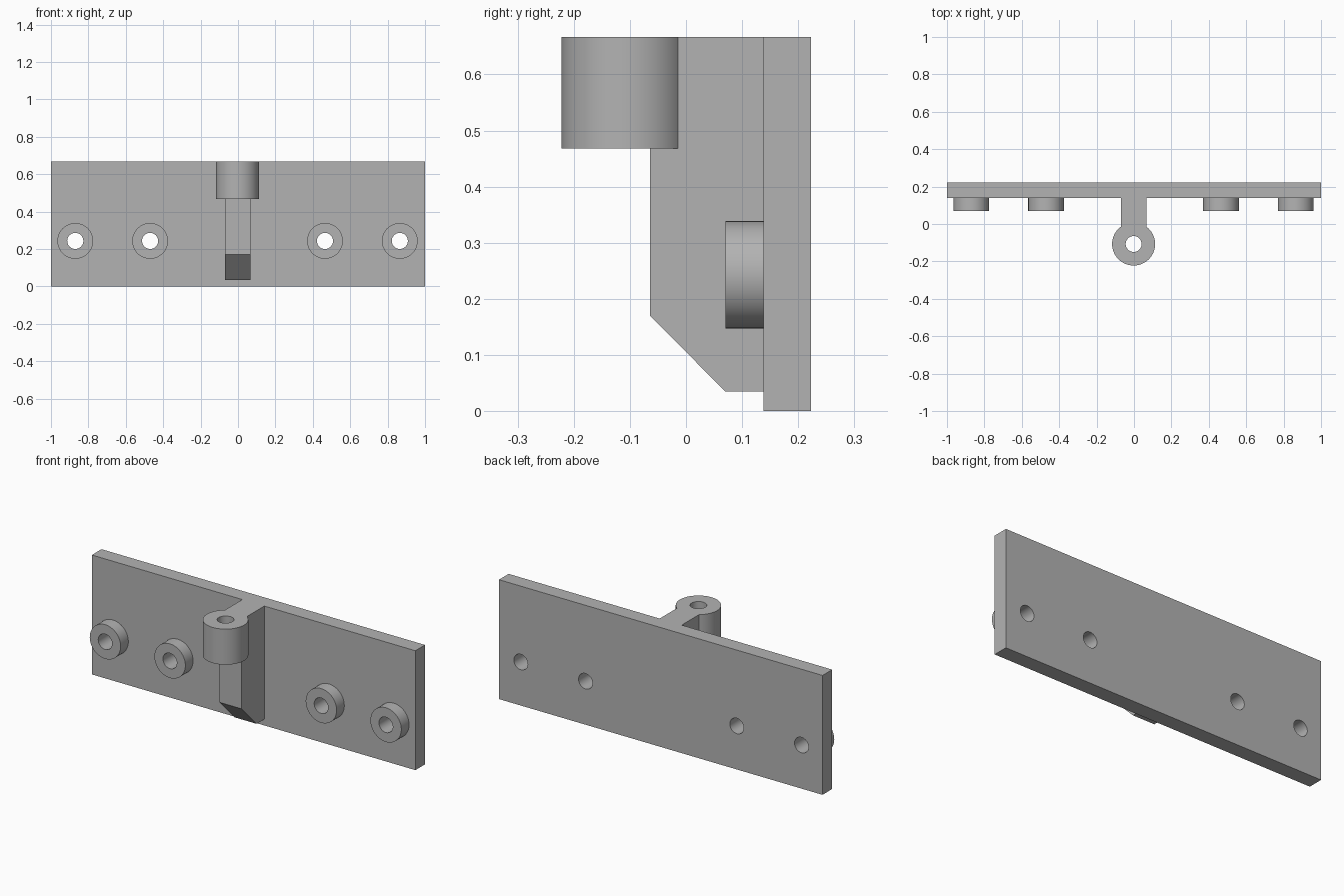
import bpy
import bmesh
import math
from mathutils import Matrix

cube = bpy.data.objects.get("Cube")
if cube:
    bpy.data.objects.remove(cube, do_unlink=True)

HEIGHT = 0.667
BACK, FACE = 0.223, 0.138          # rear and front planes of the plate
HOLE_X = (-0.87, -0.47, 0.465, 0.865)
HOLE_Z = 0.243
MID_X = -0.002
BARREL_Y = -0.107
HOLE_R = 0.043

grey = bpy.data.materials.new("plain grey")
grey.use_nodes = True
color = (0.45, 0.45, 0.45, 1)
grey.diffuse_color = color
grey.node_tree.nodes["Principled BSDF"].inputs["Base Color"].default_value = color


def add_object(name, bm):
    bmesh.ops.recalc_face_normals(bm, faces=bm.faces)
    mesh = bpy.data.meshes.new(name)
    bm.to_mesh(mesh)
    bm.free()
    mesh.materials.append(grey)
    obj = bpy.data.objects.new(name, mesh)
    bpy.context.collection.objects.link(obj)
    return obj


def prism(name, profile, x0, x1):
    """Extrude a (y, z) profile along x."""
    bm = bmesh.new()
    face = bm.faces.new([bm.verts.new((x0, y, z)) for y, z in profile])
    moved = bmesh.ops.extrude_face_region(bm, geom=[face])["geom"]
    verts = [v for v in moved if isinstance(v, bmesh.types.BMVert)]
    bmesh.ops.translate(bm, verts=verts, vec=(x1 - x0, 0, 0))
    return add_object(name, bm)


def cylinder(name, radius, depth, center, along_y=False):
    bm = bmesh.new()
    turn = Matrix.Rotation(math.pi / 2, 4, "X") if along_y else Matrix()
    bmesh.ops.create_cone(bm, cap_ends=True, segments=64, radius1=radius,
                          radius2=radius, depth=depth,
                          matrix=Matrix.Translation(center) @ turn)
    return add_object(name, bm)


def combine(target, other, operation):
    mod = target.modifiers.new(operation.lower(), "BOOLEAN")
    mod.operation = operation
    mod.solver = "EXACT"
    mod.object = other
    bpy.context.view_layer.objects.active = target
    bpy.ops.object.modifier_apply(modifier=mod.name)
    bpy.data.objects.remove(other, do_unlink=True)


# Mounting plate
bracket = prism("hinge_bracket", [(FACE, 0), (BACK, 0), (BACK, HEIGHT), (FACE, HEIGHT)], -1, 1)

# Central web with a chamfered lower corner
inner = FACE + 0.03
web = prism("web", [(inner, 0.035), (0.07, 0.035), (-0.064, 0.17),
                    (-0.064, HEIGHT), (inner, HEIGHT)], MID_X - 0.068, MID_X + 0.068)
combine(bracket, web, "UNION")

# Pivot barrel at the top of the web
barrel_bottom = 0.468
barrel = cylinder("barrel", 0.115, HEIGHT - barrel_bottom,
                  (MID_X, BARREL_Y, (HEIGHT + barrel_bottom) / 2))
combine(bracket, barrel, "UNION")

# Raised bosses with screw holes through the plate
for x in HOLE_X:
    boss = cylinder("boss", 0.0955, inner - 0.07, (x, (inner + 0.07) / 2, HOLE_Z), True)
    combine(bracket, boss, "UNION")
    drill = cylinder("drill", HOLE_R, 1, (x, FACE, HOLE_Z), True)
    combine(bracket, drill, "DIFFERENCE")

# Pin hole through the barrel
drill = cylinder("drill", HOLE_R - 0.0005, 1, (MID_X, BARREL_Y, HEIGHT), False)
combine(bracket, drill, "DIFFERENCE")

bpy.ops.object.select_all(action="DESELECT")
bracket.select_set(True)
bpy.context.view_layer.objects.active = bracket
bpy.ops.object.shade_smooth_by_angle(angle=math.radians(30))
